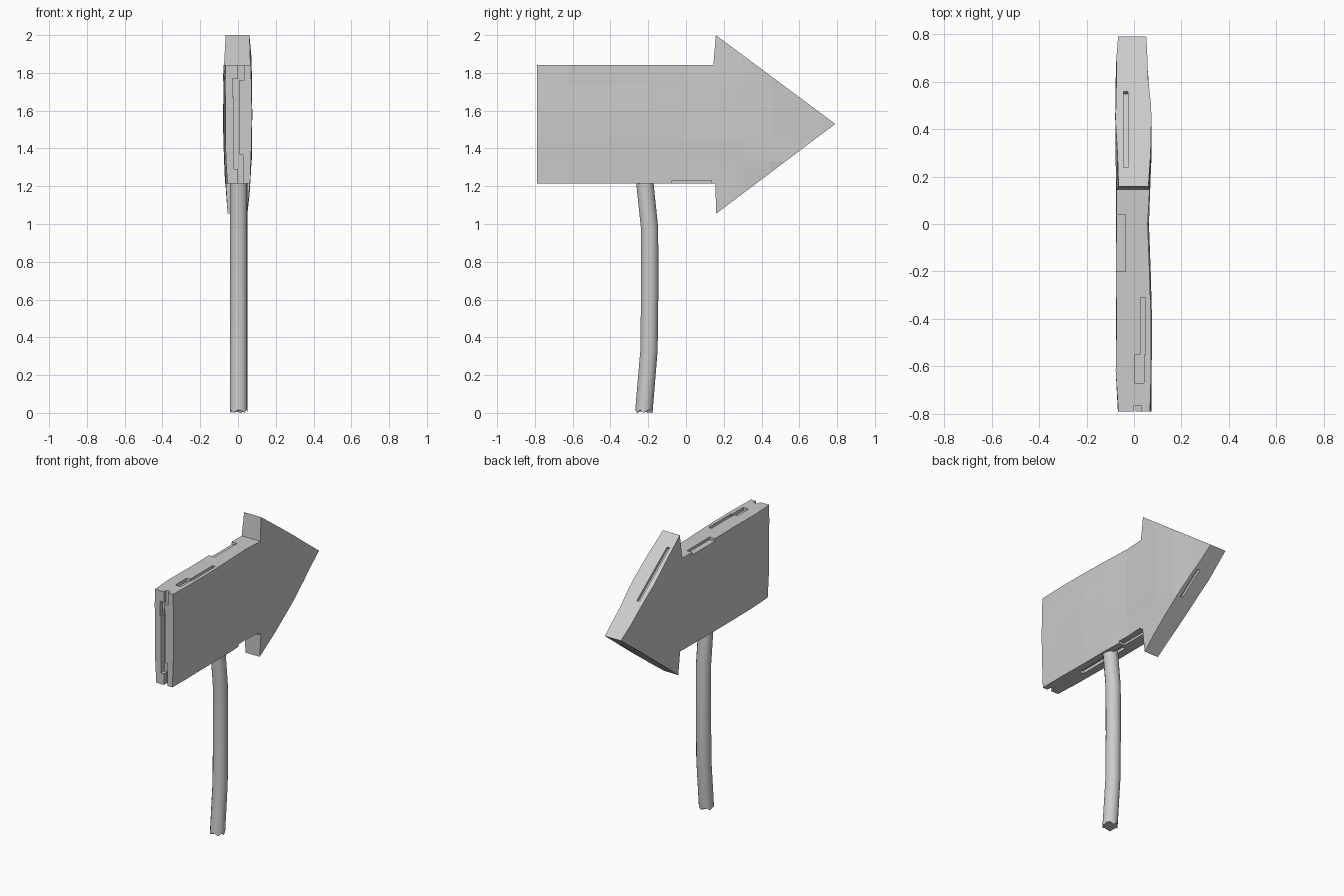
import bpy, bmesh, math, random
from mathutils import Matrix, Vector

if "Cube" in bpy.data.objects:
    bpy.data.objects.remove(bpy.data.objects["Cube"])

random.seed(4)
grey = bpy.data.materials.new("weathered grey")
grey.diffuse_color = (0.6, 0.6, 0.6, 1)
grey.use_nodes = True
grey.node_tree.nodes["Principled BSDF"].inputs["Base Color"].default_value = grey.diffuse_color


def add_object(name, bm):
    bmesh.ops.recalc_face_normals(bm, faces=bm.faces)
    mesh = bpy.data.meshes.new(name)
    bm.to_mesh(mesh)
    bm.free()
    mesh.materials.append(grey)
    ob = bpy.data.objects.new(name, mesh)
    bpy.context.collection.objects.link(ob)
    return ob


def interp(t, pts):
    if t <= pts[0][0]:
        return pts[0][1]
    for (a, u), (b, v) in zip(pts, pts[1:]):
        if t <= b:
            return u + (v - u) * (t - a) / (b - a)
    return pts[-1][1]


# Arrow board: outline in the y-z plane, extruded and cut into rough facets
OUTLINE = [(-0.79, 1.215), (0.155, 1.215), (0.16, 1.055), (0.79, 1.53),
           (0.158, 2.0), (0.145, 1.843), (-0.79, 1.843)]
RIGHT = [(-0.8, .073), (-0.3, .075), (0.0, .062), (0.18, .073), (0.5, .075), (0.62, .06), (0.8, .052)]
LEFT = [(-0.8, .066), (-0.65, .078), (0.55, .078), (0.8, .07)]
HEIGHT = [(1.05, .72), (1.22, .88), (1.4, 1), (1.8, 1), (2.0, .88)]

bm = bmesh.new()
face = bm.faces.new([bm.verts.new((-1, y, z)) for y, z in OUTLINE])
ext = bmesh.ops.extrude_face_region(bm, geom=[face])
for v in ext["geom"]:
    if isinstance(v, bmesh.types.BMVert):
        v.co.x = 1
cuts = [(Vector((0, y, 0)), Vector((0, 1, 0))) for y in (-0.62, -0.4, -0.2, 0, 0.3, 0.45, 0.62)]
cuts += [(Vector((0, 0, z)), Vector((0, 0, 1))) for z in (1.33, 1.44, 1.6, 1.74)]
for co, no in cuts:
    bmesh.ops.bisect_plane(bm, geom=bm.verts[:] + bm.edges[:] + bm.faces[:], plane_co=co, plane_no=no)
for v in bm.verts:
    y, z = v.co.y, v.co.z
    k = interp(z, HEIGHT)
    side = interp(y, RIGHT) if v.co.x > 0 else -interp(y, LEFT)
    v.co.x = side * k * random.uniform(0.94, 1.02)
board = add_object("arrow_board", bm)

# Cracks in the rim: centre, size, tilt about x
CRACKS = [
    ((-0.012, -0.79, 1.72), (0.035, 0.06, 0.10), 0),
    ((0.016, -0.79, 1.81), (0.032, 0.05, 0.10), 0),
    ((-0.006, -0.79, 1.50), (0.030, 0.07, 0.42), 0),
    ((0.014, -0.79, 1.28), (0.026, 0.06, 0.17), 0),
    ((0.038, -0.43, 1.845), (0.022, 0.05, 0.24), 90),
    ((0.022, -0.61, 1.845), (0.040, 0.05, 0.12), 90),
    ((-0.06, -0.08, 1.85), (0.05, 0.05, 0.24), 90),
    ((-0.035, 0.40, 1.822), (0.02, 0.04, 0.40), 53.3),
    ((0.03, 0.57, 1.363), (0.02, 0.04, 0.20), -53),
    ((0.05, 0.03, 1.21), (0.07, 0.04, 0.21), 90),
    ((0.00, -0.30, 1.21), (0.03, 0.05, 0.40), 90),
]
bm = bmesh.new()
for centre, size, tilt in CRACKS:
    bmesh.ops.create_cube(bm, size=1, matrix=Matrix.Translation(centre)
                          @ Matrix.Rotation(math.radians(tilt), 4, 'X')
                          @ Matrix.Diagonal((*size, 1)))
cutter = add_object("crack_cutter", bm)
cutter.hide_render = True
cutter.hide_viewport = True
mod = board.modifiers.new("cracks", 'BOOLEAN')
mod.operation = 'DIFFERENCE'
mod.object = cutter
mod.solver = 'EXACT'
mod.use_self = True

# Bent post with a splintered foot
PATH = [(-0.223, 0.015), (-0.196, 0.33), (-0.192, 0.65), (-0.193, 0.98), (-0.216, 1.2), (-0.22, 1.27)]
SIDES = 14
bm = bmesh.new()
rings = []
for i, (y, z) in enumerate(PATH):
    ring = []
    for s in range(SIDES):
        a = 2 * math.pi * s / SIDES
        dz = (0 if s % 3 else -0.015) if i == 0 else 0
        ring.append(bm.verts.new((0.004 + 0.047 * math.cos(a), y + 0.047 * math.sin(a), z + dz)))
    rings.append(ring)
for lo, hi in zip(rings, rings[1:]):
    for s in range(SIDES):
        n = (s + 1) % SIDES
        bm.faces.new((lo[s], lo[n], hi[n], hi[s]))
bm.faces.new(rings[0])
bm.faces.new(rings[-1])
post = add_object("post", bm)
bpy.context.view_layer.objects.active = post
post.select_set(True)
bpy.ops.object.shade_smooth_by_angle(angle=math.radians(40))
